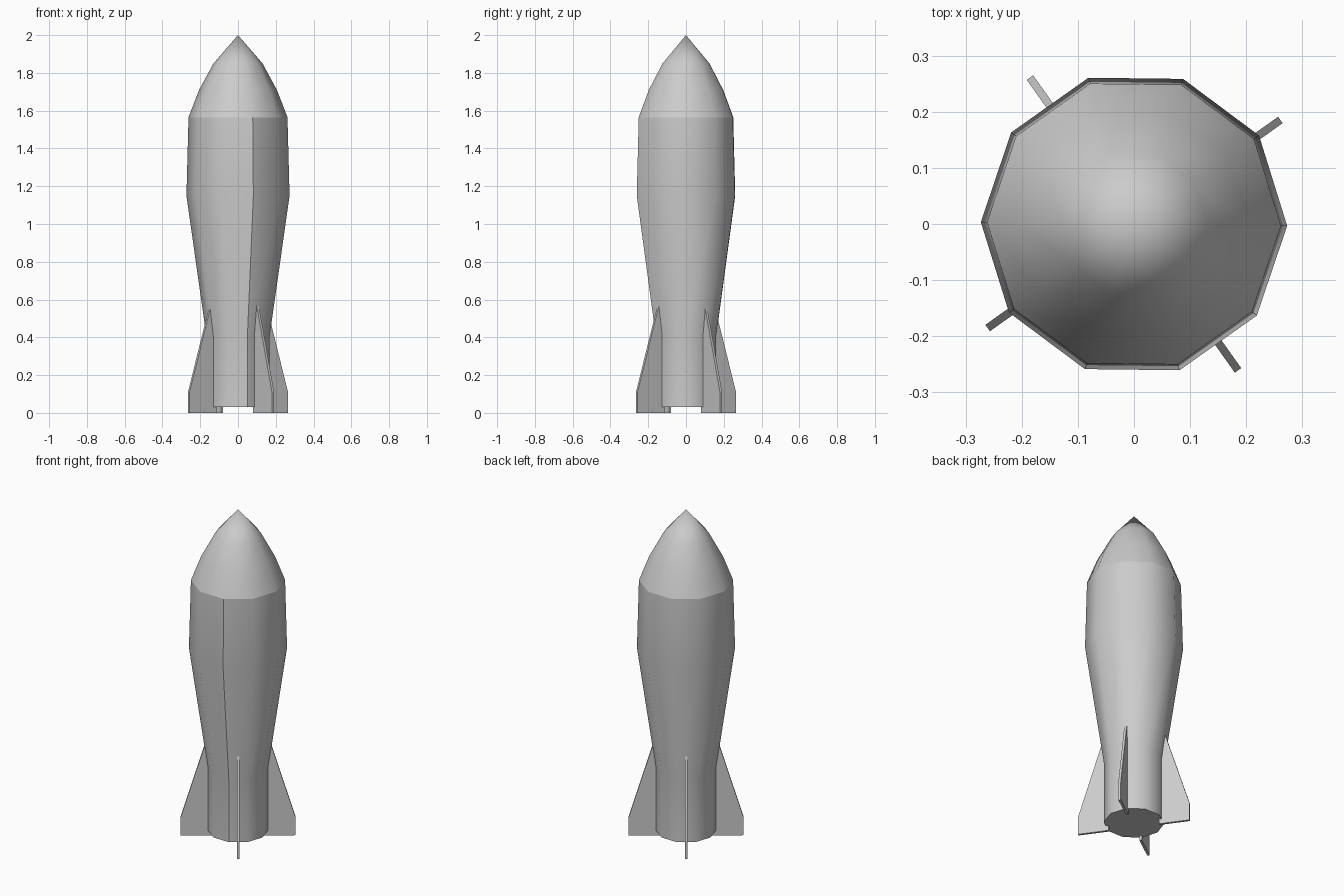
import bpy, bmesh, math
from mathutils import Matrix, Vector

if "Cube" in bpy.data.objects:
    bpy.data.objects.remove(bpy.data.objects["Cube"], do_unlink=True)

SIDES = 10
TWIST = math.radians(-0.7)

grey = bpy.data.materials.new("light grey")
grey.use_nodes = True
grey.diffuse_color = (0.6, 0.6, 0.6, 1)
grey.node_tree.nodes["Principled BSDF"].inputs["Base Color"].default_value = (0.6, 0.6, 0.6, 1)


def finish(name, bm):
    bmesh.ops.recalc_face_normals(bm, faces=bm.faces)
    mesh = bpy.data.meshes.new(name)
    bm.to_mesh(mesh)
    bm.free()
    mesh.materials.append(grey)
    obj = bpy.data.objects.new(name, mesh)
    bpy.context.collection.objects.link(obj)
    return obj


def lathe(name, profile, seam=None):
    """Turn (radius, height) points into a smooth ten-sided shell."""
    bm = bmesh.new()
    rings = []
    for r, z in profile:
        if r == 0:
            rings.append([bm.verts.new((0, 0, z))] * SIDES)
            continue
        angles = [TWIST + math.tau * i / SIDES for i in range(SIDES)]
        rings.append([bm.verts.new((r * math.cos(a), r * math.sin(a), z)) for a in angles])
    for low, high in zip(rings, rings[1:]):
        for i in range(SIDES):
            j = (i + 1) % SIDES
            quad = dict.fromkeys((low[i], low[j], high[j], high[i]))
            bm.faces.new(list(quad)).smooth = True
        if seam is not None:
            bm.edges.get((low[seam], high[seam])).smooth = False
    # Flat base with a crisp rim
    base = bm.faces.new(rings[0])
    for edge in base.edges:
        edge.smooth = False
    return finish(name, bm)


# Hull with one hard lengthwise seam, and pointed nose
lathe("hull", [(0.168, 0.03), (0.168, 0.41), (0.273, 1.15), (0.262, 1.565)], seam=8)
lathe("nose_cone", [(0.262, 1.565), (0.206, 1.71), (0.13, 1.85), (0, 2)])

# Four flat fins around the tail
FIN = [(0.145, 0), (0.32, 0), (0.32, 0.11), (0.18, 0.57), (0.145, 0.41)]
THICK = 0.014
for k, name in enumerate(("back_left", "back_right", "front_right", "front_left")):
    bm = bmesh.new()
    face = bm.faces.new([bm.verts.new((r, -THICK / 2, z)) for r, z in FIN])
    side = bmesh.ops.extrude_face_region(bm, geom=[face])["geom"]
    moved = [v for v in side if isinstance(v, bmesh.types.BMVert)]
    bmesh.ops.translate(bm, verts=moved, vec=Vector((0, THICK, 0)))
    turn = Matrix.Rotation(math.radians(35.4 + 90 * k), 3, "Z")
    bmesh.ops.rotate(bm, verts=bm.verts, cent=(0, 0, 0), matrix=turn)
    finish("fin_" + name, bm)
